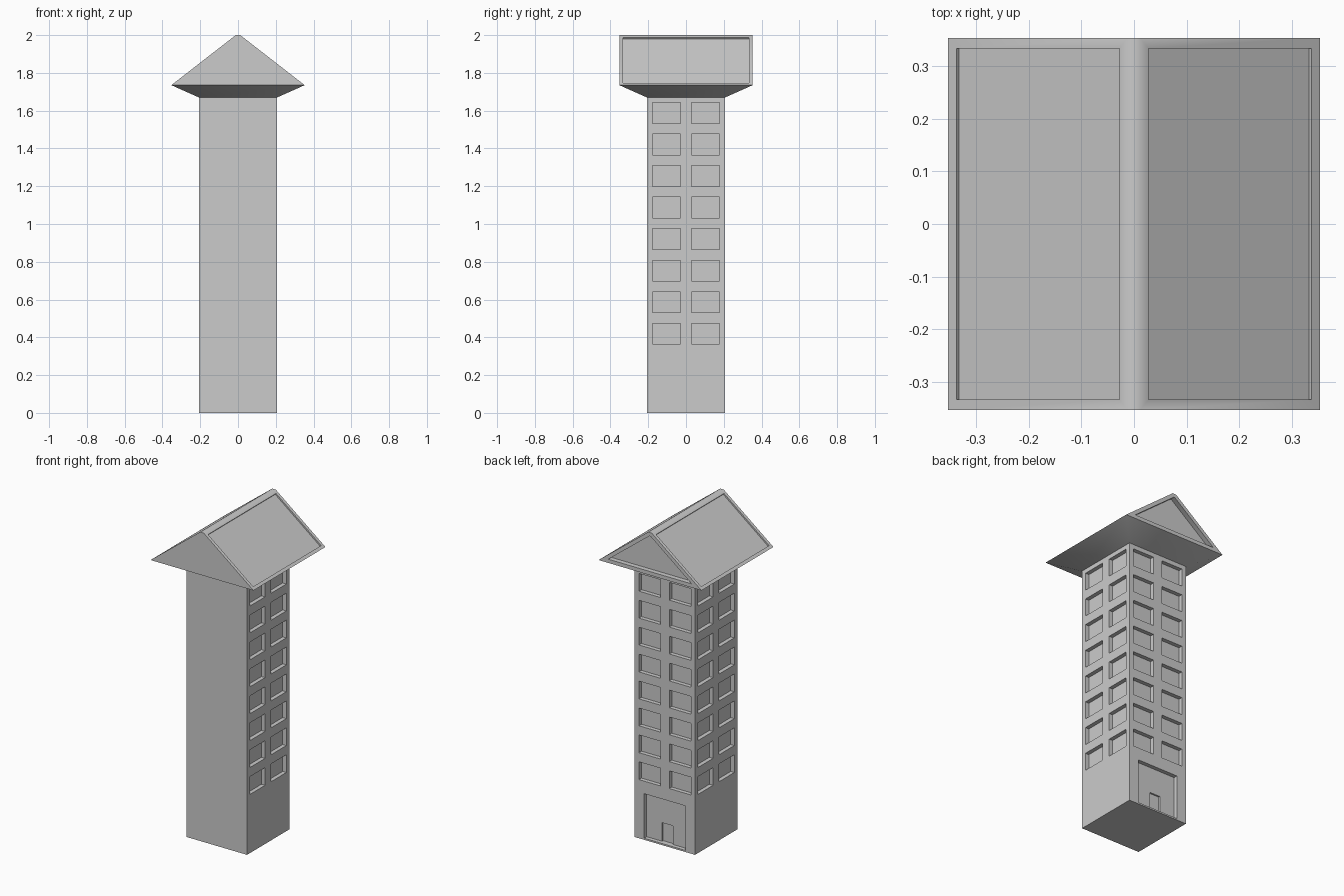
import bpy
import bmesh
import math
from mathutils import Vector

cube = bpy.data.objects.get("Cube")
if cube:
    bpy.data.objects.remove(cube, do_unlink=True)

HALF, WALL_TOP = 0.207, 1.67           # tower shaft
EAVE, EAVE_Z, RIDGE = 0.353, 1.735, 0.012  # roof
ROWS, FIRST, STEP, WIN_H = 8, 0.364, 0.167, 0.11
WIN_IN, WIN_OUT = 0.03, 0.178          # window edges either side of the centre
RECESS = 0.025

grey = bpy.data.materials.new("plain_grey")
grey.use_nodes = True
grey.diffuse_color = (0.6, 0.6, 0.6, 1)
grey.node_tree.nodes["Principled BSDF"].inputs["Base Color"].default_value = (0.6, 0.6, 0.6, 1)


def make_object(name, bm):
    mesh = bpy.data.meshes.new(name)
    bmesh.ops.recalc_face_normals(bm, faces=bm.faces)
    bm.to_mesh(mesh)
    bm.free()
    mesh.materials.append(grey)
    obj = bpy.data.objects.new(name, mesh)
    bpy.context.collection.objects.link(obj)
    return obj


def cut(bm, pick, axis, values):
    """Slice the picked faces across an axis at each value."""
    normal = Vector([float(i == axis) for i in range(3)])
    for value in values:
        faces = [f for f in bm.faces if pick(f)]
        edges = {e for f in faces for e in f.edges}
        verts = {v for f in faces for v in f.verts}
        bmesh.ops.bisect_plane(bm, geom=faces + list(edges) + list(verts), dist=1e-5,
                               plane_co=normal * value, plane_no=normal)


def push(bm, faces, depth, border=0):
    """Sink faces straight inwards, optionally leaving a border."""
    if border:
        bmesh.ops.inset_individual(bm, faces=faces, thickness=border, use_even_offset=True)
    bmesh.ops.inset_individual(bm, faces=faces, thickness=0, depth=-depth)


def mid(f):
    return f.calc_center_median()


# Tower shaft
bm = bmesh.new()
bmesh.ops.create_cube(bm, size=1)
for v in bm.verts:
    v.co = (v.co.x * 2 * HALF, v.co.y * 2 * HALF, (v.co.z + 0.5) * WALL_TOP)
bm.normal_update()

# Window grid on every wall but the front
sills = [FIRST + i * STEP for i in range(ROWS)]
cut(bm, lambda f: abs(f.normal.z) < 0.5, 2, [z + h for z in sills for h in (0, WIN_H)])
edges_across = (-WIN_OUT, -WIN_IN, WIN_IN, WIN_OUT)
for axis, wall in ((0, 1), (1, 0)):
    cut(bm, lambda f: abs(f.normal[wall]) > 0.5 and f.normal.y > -0.5
        and min(v.co.z for v in f.verts) > FIRST - 0.01, axis, edges_across)


def is_window(f):
    c = f.calc_center_bounds()
    across = c.x if abs(f.normal.y) > 0.5 else c.y
    in_row = any(z < c.z < z + WIN_H for z in sills)
    return (abs(f.normal.z) < 0.5 and f.normal.y > -0.5 and in_row
            and WIN_IN < abs(across) < WIN_OUT)


push(bm, [f for f in bm.faces if is_window(f)], RECESS)

# Entrance recess on the back wall, then the small door inside it
def sink_doorway(y, half, bottom, top, depth):
    def panel(f):
        c = f.calc_center_bounds()
        return f.normal.y > 0.5 and abs(c.y - y) < 1e-4 and c.z < FIRST
    cut(bm, panel, 0, (-half, half))
    cut(bm, lambda f: panel(f) and abs(f.calc_center_bounds().x) < half / 2, 2, (bottom, top))
    push(bm, [f for f in bm.faces if panel(f) and abs(f.calc_center_bounds().x) < half / 2
              and bottom < f.calc_center_bounds().z < top], depth)
    bm.normal_update()


sink_doorway(HALF, 0.142, 0.01, 0.286, RECESS)
sink_doorway(HALF - RECESS, 0.037, 0.01, 0.125, 0.01)
make_object("tower_shaft", bm)

# Roof: flared soffit, eaves and a narrow blunt ridge
bm = bmesh.new()


def ring(hx, hy, z):
    return [bm.verts.new((sx * hx, sy * hy, z)) for sx, sy in ((-1, -1), (1, -1), (1, 1), (-1, 1))]


rings = [ring(HALF, HALF, WALL_TOP), ring(EAVE, EAVE, EAVE_Z), ring(RIDGE, EAVE, 2.0)]
for low, high in zip(rings, rings[1:]):
    for i in range(4):
        j = (i + 1) % 4
        bm.faces.new((low[i], low[j], high[j], high[i]))
bm.faces.new(rings[2])
bm.faces.new(rings[0][::-1])
bm.normal_update()

# Sunken slope panels and back gable panel
slopes = [f for f in bm.faces if abs(f.normal.x) > 0.5 and f.normal.z > 0.2]
gable = [f for f in bm.faces if f.normal.y > 0.9]
push(bm, slopes, 0.009, 0.02)
push(bm, gable, 0.03, 0.023)
roof = make_object("gable_roof", bm)

bpy.ops.object.select_all(action='DESELECT')
roof.select_set(True)
bpy.context.view_layer.objects.active = roof
bpy.ops.object.shade_smooth_by_angle(angle=math.radians(40))
